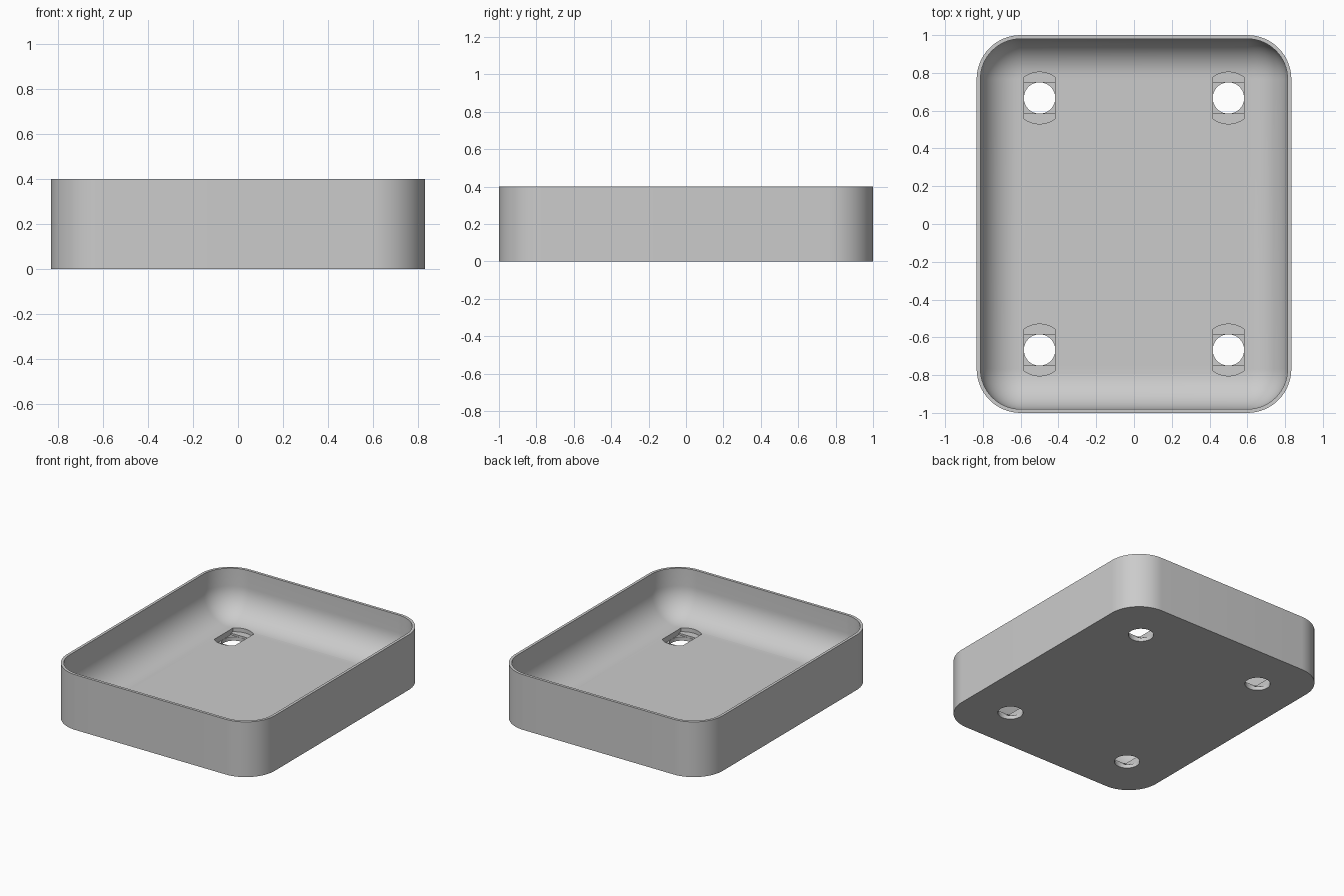
import bpy, bmesh
from math import sin, cos, pi, radians, sqrt

cube = bpy.data.objects.get("Cube")
if cube:
    bpy.data.objects.remove(cube, do_unlink=True)

HALF_X, HALF_Y, HEIGHT = 0.833, 1.0, 0.4
CORNER, WALL, FLOOR = 0.233, 0.02, 0.067
HOLE, HEAD = 0.083, 0.137

grey = bpy.data.materials.new("plain grey")
grey.use_nodes = True
grey.diffuse_color = (0.6, 0.6, 0.6, 1)
grey.node_tree.nodes["Principled BSDF"].inputs["Base Color"].default_value = (0.6, 0.6, 0.6, 1)


def make_object(name, bm):
    bmesh.ops.recalc_face_normals(bm, faces=bm.faces)
    mesh = bpy.data.meshes.new(name)
    bm.to_mesh(mesh)
    bm.free()
    mesh.materials.append(grey)
    obj = bpy.data.objects.new(name, mesh)
    bpy.context.collection.objects.link(obj)
    return obj


def rounded_ring(bm, inset, z, steps=16):
    """Rounded rectangle of vertices, inset from the outer wall."""
    r = CORNER - inset
    ring = []
    for i, (sx, sy) in enumerate([(1, 1), (-1, 1), (-1, -1), (1, -1)]):
        for k in range(steps + 1):
            a = (i + k / steps) * pi / 2
            ring.append(bm.verts.new((sx * (HALF_X - CORNER) + r * cos(a),
                                      sy * (HALF_Y - CORNER) + r * sin(a), z)))
    return ring


def prism(name, outline, z0, z1):
    bm = bmesh.new()
    face = bm.faces.new([bm.verts.new((x, y, z0)) for x, y in outline])
    top = bmesh.ops.extrude_face_region(bm, geom=[face])
    verts = [v for v in top["geom"] if isinstance(v, bmesh.types.BMVert)]
    bmesh.ops.translate(bm, verts=verts, vec=(0, 0, z1 - z0))
    return make_object(name, bm)


# Tray shell: outer wall, thin rim, then a rounded cove down to the floor
bm = bmesh.new()
cove = CORNER - WALL - 0.008
rings = [rounded_ring(bm, 0, 0), rounded_ring(bm, 0, HEIGHT), rounded_ring(bm, WALL, HEIGHT)]
for k in range(17):
    a = k / 16 * pi / 2
    rings.append(rounded_ring(bm, WALL + cove * (1 - cos(a)), FLOOR + cove * (1 - sin(a))))
for low, high in zip(rings, rings[1:]):
    for i in range(len(low)):
        j = (i + 1) % len(low)
        bm.faces.new((low[i], low[j], high[j], high[i]))
bm.faces.new(rings[0])
bm.faces.new(rings[-1])
tray = make_object("tray", bm)

# Screw hole outlines: round hole, square step, and head slot with rounded ends
circle = [(HOLE * cos(i * pi / 24), HOLE * sin(i * pi / 24)) for i in range(48)]
square = [(-HOLE, -HOLE), (HOLE, -HOLE), (HOLE, HOLE), (-HOLE, HOLE)]
xs = [HOLE * (1 - k / 8) for k in range(17)]
arc = [(x, sqrt(HEAD ** 2 - x ** 2)) for x in xs]
slot = arc + [(-x, -y) for x, y in arc]

# Cut the four stepped holes
bpy.context.view_layer.objects.active = tray
for sx in (-1, 1):
    for sy in (-1, 1):
        for outline, z0 in ((slot, 0.04), (square, 0.027), (circle, -0.1)):
            cutter = prism("hole_cutter", [(x + sx * 0.5, y + sy * 0.667) for x, y in outline], z0, 0.3)
            cutter.hide_render = True
            mod = tray.modifiers.new("hole", "BOOLEAN")
            mod.operation, mod.solver, mod.object = "DIFFERENCE", "EXACT", cutter
            bpy.ops.object.modifier_apply(modifier=mod.name)
            bpy.data.objects.remove(cutter, do_unlink=True)

# Smooth curves, sharp edges
bpy.ops.object.select_all(action="DESELECT")
tray.select_set(True)
bpy.ops.object.shade_smooth_by_angle(angle=radians(30))
